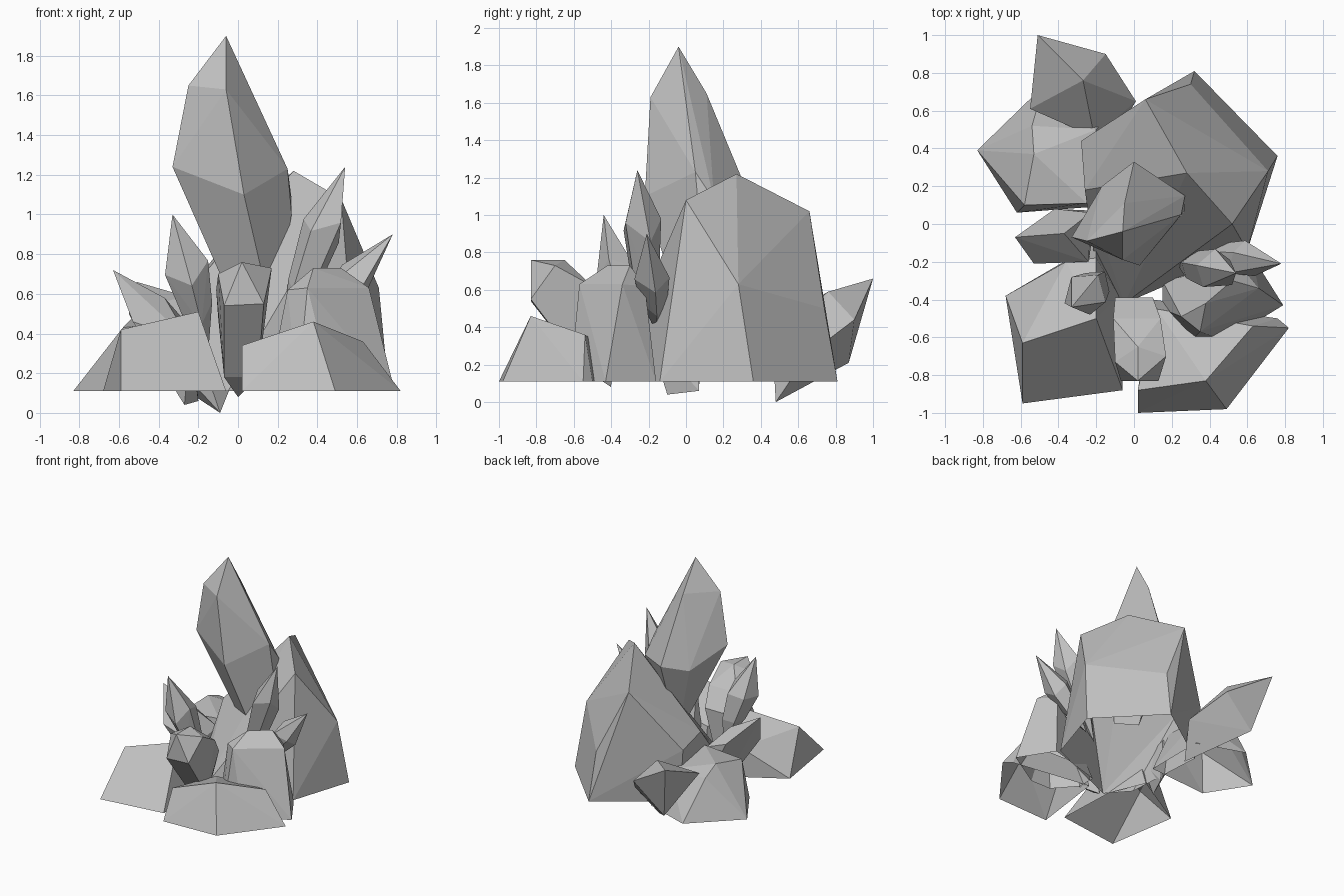
import bpy
import bmesh
import math
from mathutils import Vector

# Remove the default cube only
default_cube = bpy.data.objects.get("Cube")
if default_cube:
    bpy.data.objects.remove(default_cube, do_unlink=True)

# Single stone colour
stone = bpy.data.materials.new("grey_stone")
stone.use_nodes = True
colour = (.53, .53, .53, 1)
stone.diffuse_color = colour
stone.node_tree.nodes["Principled BSDF"].inputs["Base Color"].default_value = colour

GROUND = .11


def hull_object(name, points):
    """Create a flat-shaded faceted stone from the convex hull of its corners, open at the ground."""
    mesh = bpy.data.meshes.new(name)
    bm = bmesh.new()
    for point in points:
        bm.verts.new(point)
    result = bmesh.ops.convex_hull(bm, input=bm.verts[:])
    unused = [item for item in result["geom_interior"] if isinstance(item, bmesh.types.BMVert)]
    bmesh.ops.delete(bm, geom=unused, context="VERTS")
    bmesh.ops.dissolve_limit(bm, angle_limit=math.radians(2), verts=bm.verts[:], edges=bm.edges[:])
    bmesh.ops.recalc_face_normals(bm, faces=bm.faces[:])
    underside = [face for face in bm.faces
                 if all(abs(vert.co.z - GROUND) < .001 for vert in face.verts)]
    bmesh.ops.delete(bm, geom=underside, context="FACES")
    bm.to_mesh(mesh)
    bm.free()
    mesh.materials.append(stone)
    obj = bpy.data.objects.new(name, mesh)
    bpy.context.scene.collection.objects.link(obj)


def boulder(name, footprint, crown):
    """Rock with a footprint resting at ground height and a crown of upper corners."""
    hull_object(name, [(x, y, GROUND) for x, y in footprint] + crown)


def crystal(name, root, tip, radius, girth=.55, sides=5, twist=0):
    """Pointed shard: a wide ring at the girth, a narrower one near the root, sharp tip."""
    root, tip = Vector(root), Vector(tip)
    axis = tip - root
    turn = axis.to_track_quat("Z", "Y")
    points = [root, tip]
    for along, width in ((girth, radius), (girth * .5, radius * .72)):
        for i in range(sides):
            angle = math.tau * i / sides + twist
            stagger = along + .06 * math.sin(angle * 2)
            offset = Vector((math.cos(angle), math.sin(angle), 0)) * width
            points.append(root + axis * stagger + turn @ offset)
    hull_object(name, points)


# Large boulder at the back
boulder("back_boulder",
        [(.32, .81), (.76, .36), (.6, -.14), (-.05, -.42), (-.2, -.25), (-.24, .42)],
        [(-.28, .44, .55), (-.26, .18, .6), (.06, .66, 1.02), (.28, .27, 1.22),
         (.52, 0, 1.08), (.71, .28, .63), (.3, .74, .5)])

# Low boulders around the foot
boulder("front_left_boulder",
        [(.02, -1), (.49, -.98), (.82, -.55), (.76, -.5), (.1, -.4)],
        [(.02, -.88, .34), (.38, -.83, .46), (.63, -.54, .36), (.12, -.45, .3)])

boulder("front_right_boulder",
        [(-.68, -.38), (-.59, -.95), (-.06, -.88), (-.08, -.38), (-.2, -.1)],
        [(-.59, -.63, .42), (-.2, -.5, .51), (-.36, -.2, .35), (-.2, -.18, .36)])

boulder("back_right_boulder",
        [(-.83, .39), (-.62, .06), (-.48, .73), (-.1, .1), (-.1, .6)],
        [(-.53, .37, .48), (-.58, .1, .43), (-.25, .11, .46), (-.54, .52, .42), (-.2, .5, .4)])

# Tall central shard, wide at the shoulders and tapering into the boulder
hull_object("tall_shard",
            [(-.06, -.04, 1.9),
             (-.25, -.09, 1.65), (-.06, -.19, 1.63), (-.05, .11, 1.65),
             (-.33, -.07, 1.24), (.03, -.22, 1.1), (.25, .05, 1.23), (.27, .15, 1.08),
             (.27, .07, 1), (0, .33, 1.12), (-.17, .2, 1.08),
             (.02, .08, .45), (.18, -.02, .45)])

# Broad shard leaning out behind
hull_object("back_shard",
            [(-.51, 1, .66), (-.15, .9, .44), (-.41, .87, .21), (-.27, .76, .59),
             (-.55, .61, .5), (-.21, .46, .35), (.01, .65, .25), (-.09, .48, 0)])

# Blunt shard leaning forward
hull_object("front_blunt_shard",
            [(.02, -.65, .76), (.02, -.83, .76), (-.1, -.73, .7), (.17, -.7, .73),
             (.13, -.83, .55), (-.07, -.83, .54), (-.11, -.5, .62), (.14, -.5, .62),
             (.1, -.55, .18), (-.07, -.55, .18), (-.1, -.39, .48), (.1, -.39, .48),
             (0, -.4, .08)])

# Wide blunt shard beside it
boulder("side_blunt_shard",
        [(.15, -.45), (.3, -.62), (.48, -.62), (.79, -.43), (.62, -.16), (.15, -.3)],
        [(.25, -.49, .62), (.35, -.57, .63), (.38, -.42, .73), (.52, -.3, .73),
         (.66, -.34, .63), (.56, -.22, .62)])

# Squat shard tipping out to the side
hull_object("right_low_shard",
            [(-.63, -.07, .72), (-.42, .08, .5), (-.53, -.21, .46), (-.37, -.05, .58),
             (-.24, -.2, .36), (-.23, .06, .42), (-.27, -.1, .04), (-.2, .07, .06)])

# Slender pointed shards
crystal("left_high_shard", (.22, -.2, .35), (.54, -.26, 1.24), .11, girth=.66, twist=.3)
crystal("left_low_shard", (.33, -.16, .38), (.78, -.21, .9), .1)
crystal("right_high_shard", (-.15, -.28, .3), (-.33, -.44, 1), .12, girth=.58, twist=.6)
